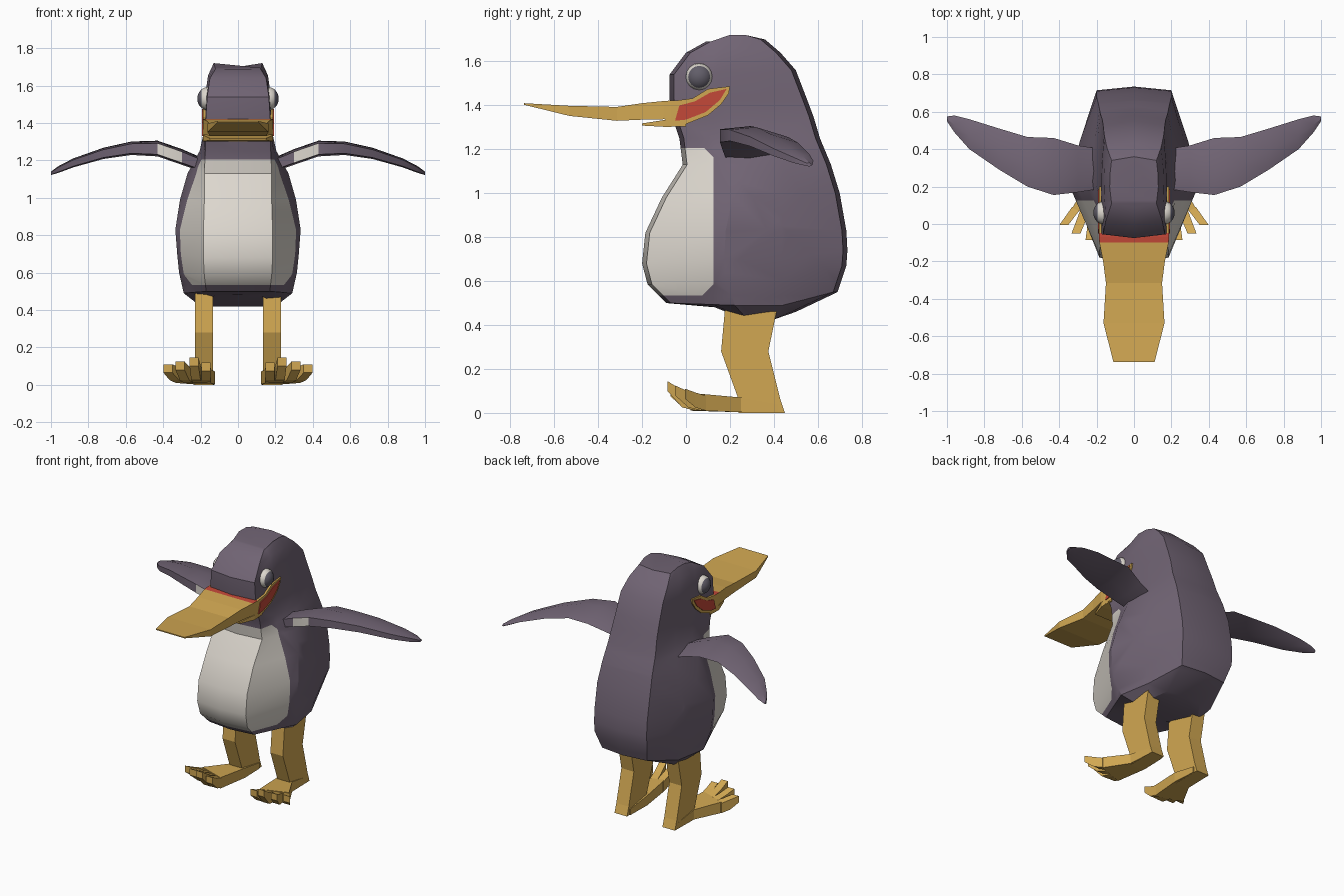
import bpy, bmesh, math
from mathutils import Vector


def material(name, rgb):
    m = bpy.data.materials.new(name)
    m.diffuse_color = (*rgb, 1)
    return m


PLUM = material("plum grey", (0.165, 0.128, 0.175))
WHITE = material("belly white", (0.72, 0.68, 0.62))
GOLD = material("beak gold", (0.64, 0.39, 0.085))
RED = material("mouth red", (0.55, 0.065, 0.04))
GREY = material("eye grey", (0.12, 0.11, 0.14))


def finish(name, bm, mats, smooth=None):
    bmesh.ops.recalc_face_normals(bm, faces=bm.faces[:])
    me = bpy.data.meshes.new(name)
    bm.to_mesh(me)
    bm.free()
    for m in mats:
        me.materials.append(m)
    ob = bpy.data.objects.new(name, me)
    bpy.context.collection.objects.link(ob)
    if smooth:
        bpy.ops.object.select_all(action='DESELECT')
        ob.select_set(True)
        bpy.context.view_layer.objects.active = ob
        bpy.ops.object.shade_smooth_by_angle(angle=math.radians(smooth))
    return ob


def loft(rings):
    """Skin a closed tube through equal-length rings of points and cap it."""
    bm = bmesh.new()
    vs = [[bm.verts.new(p) for p in r] for r in rings]
    n = len(rings[0])
    for a, b in zip(vs, vs[1:]):
        for i in range(n):
            j = (i + 1) % n
            bm.faces.new((a[i], a[j], b[j], b[i]))
    bm.faces.new(vs[0])
    bm.faces.new(vs[-1])
    bm.normal_update()
    return bm


# Body and head: front y, back y, front/side/back z, front/side/back half width
SECTIONS = [
    (0.14, 0.50, 0.48, 0.42, 0.46, 0.12, 0.20, 0.13),
    (-0.09, 0.69, 0.50, 0.49, 0.55, 0.17, 0.29, 0.17),
    (-0.175, 0.73, 0.585, 0.60, 0.67, 0.18, 0.315, 0.20),
    (-0.20, 0.735, 0.68, 0.70, 0.74, 0.185, 0.325, 0.20),
    (-0.185, 0.73, 0.82, 0.83, 0.83, 0.185, 0.335, 0.20),
    (-0.11, 0.70, 0.98, 0.99, 1.0, 0.18, 0.31, 0.20),
    (-0.015, 0.66, 1.13, 1.13, 1.13, 0.18, 0.27, 0.19),
    (-0.03, 0.61, 1.25, 1.25, 1.25, 0.175, 0.205, 0.18),
    (-0.06, 0.58, 1.34, 1.34, 1.35, 0.175, 0.185, 0.17),
    (-0.075, 0.55, 1.43, 1.43, 1.43, 0.172, 0.18, 0.165),
    (-0.075, 0.50, 1.54, 1.55, 1.56, 0.165, 0.175, 0.16),
    (0.0, 0.43, 1.64, 1.655, 1.64, 0.15, 0.16, 0.145),
    (0.09, 0.36, 1.69, 1.72, 1.70, 0.12, 0.13, 0.12),
]
rings = []
for yf, yb, zf, zs, zb, fw, w, bw in SECTIONS:
    k = 0.87 if w > 0.25 else 0.98
    d = yb - yf
    half = [(fw, yf + 0.02, zf), (w, yf + 0.4 * d, zs),
            (w * k, yf + 0.68 * d, zs), (bw, yb - 0.02, zb)]
    rings.append([(0, yf, zf)] + half + [(0, yb, zb)]
                 + [(-x, y, z) for x, y, z in reversed(half)])
bm = loft(rings)

# White belly patch: cut its outline into the body, then colour inside it
PLANES = [((0, 1, 0), 0.125), ((0, 0, -1), -0.535), ((0, 0, 1), 1.205),
          ((0, 1, 1), 1.29), ((0, 1, -1), -0.46)]
for no, dist in PLANES:
    n = Vector(no)
    bmesh.ops.bisect_plane(bm, geom=bm.verts[:] + bm.edges[:] + bm.faces[:],
                           plane_co=n * dist / n.length_squared, plane_no=n)
for f in bm.faces:
    c = f.calc_center_median()
    f.material_index = int(all(c.dot(Vector(no)) < d for no, d in PLANES))
finish("body", bm, [PLUM, WHITE], 32)

# Upper beak: y, half width, bottom z, top z
BEAK = [(0.0, 0.186, 1.335, 1.42), (-0.07, 0.187, 1.335, 1.422),
        (-0.10, 0.185, 1.337, 1.42), (-0.20, 0.165, 1.335, 1.41),
        (-0.315, 0.15, 1.33, 1.393), (-0.53, 0.163, 1.352, 1.398),
        (-0.738, 0.11, 1.403, 1.41)]


def slab(rows):
    return loft([[(-w, y, a), (w, y, a), (w, y, b), (-w, y, b)] for y, w, a, b in rows])


bm = slab(BEAK)
for f in bm.faces:   # red band where the beak meets the head
    c = f.calc_center_median()
    f.material_index = int(f.normal.z ** 2 > 0.5 and c.y > -0.1 and c.z > 1.4)
finish("upper_beak", bm, [GOLD, RED])
finish("lower_beak", slab([(0.0, 0.186, 1.305, 1.335), (-0.09, 0.187, 1.302, 1.335),
                           (-0.20, 0.15, 1.308, 1.318)]), [GOLD])

# Mouth corners as (y, z) outlines
LIP = [(-0.06, 1.42), (0.03, 1.432), (0.10, 1.475), (0.20, 1.487), (0.195, 1.455),
       (0.16, 1.405), (0.10, 1.355), (0.0, 1.315), (-0.06, 1.303)]
MOUTH = [(-0.03, 1.40), (0.04, 1.418), (0.11, 1.458), (0.185, 1.475),
         (0.155, 1.425), (0.09, 1.37), (0.0, 1.335), (-0.05, 1.33)]
# Wing: x, front y, back y, z, thickness
WING = [(0.17, 0.19, 0.40, 1.165, 0.06), (0.30, 0.17, 0.42, 1.215, 0.07),
        (0.43, 0.155, 0.46, 1.26, 0.07), (0.57, 0.20, 0.465, 1.262, 0.06),
        (0.72, 0.29, 0.51, 1.235, 0.05), (0.88, 0.40, 0.56, 1.185, 0.04),
        (0.96, 0.49, 0.58, 1.15, 0.03), (1.0, 0.55, 0.575, 1.13, 0.015)]
# Toes: base x, base y, tip x, tip y, tip top z
TOES = [(0.305, 0.09, 0.375, -0.005, 0.11), (0.262, 0.07, 0.31, -0.05, 0.125),
        (0.215, 0.05, 0.235, -0.085, 0.145), (0.172, 0.04, 0.17, -0.07, 0.12)]

for side, s in (("right", -1), ("left", 1)):
    # Mouth corner plates
    for name, outline, x in (("lip", LIP, 0.188), ("mouth", MOUTH, 0.193)):
        bm = loft([[(s * d, y, z) for y, z in outline] for d in (0.165, x)])
        finish(f"{side}_{name}", bm, [GOLD if name == "lip" else RED])

    # Eye: white ball with a grey disc facing sideways
    bm = bmesh.new()
    bmesh.ops.create_uvsphere(bm, u_segments=16, v_segments=10, radius=0.062)
    for v in bm.verts:
        x, y, z = v.co
        v.co = (s * (0.162 + z * 0.9), 0.06 + y, 1.53 + x)
    for f in bm.faces:
        f.material_index = int(abs(f.calc_center_median().x) > 0.190)
    finish(f"{side}_eye", bm, [WHITE, GREY], 40)

    # Wing with a white patch on its leading edge
    rings = []
    for x, yf, yb, z, t in WING:
        ym = (yf * 0.55 + yb * 0.45)
        rings.append([(s * x, yf, z + t * 0.45), (s * x, yf, z - t * 0.4),
                      (s * x, ym, z - t * 0.55), (s * x, yb, z - t * 0.1),
                      (s * x, ym, z + t * 0.65)])
    bm = loft(rings)
    for f in bm.faces:
        c = f.calc_center_median()
        f.material_index = int(0.3 < abs(c.x) < 0.43 and c.y < 0.175)
    finish(f"{side}_wing", bm, [PLUM, WHITE], 35)

    # Leg: z, front y, back y
    bm = loft([[(s * 0.135, a, z), (s * 0.23, a, z), (s * 0.23, b, z), (s * 0.135, b, z)]
               for z, a, b in ((0.50, 0.18, 0.42), (0.28, 0.16, 0.375),
                               (0.06, 0.24, 0.43), (0.0, 0.24, 0.45))])
    finish(f"{side}_leg", bm, [GOLD])

    # Foot: inner x, inner y, outer x, outer y, bottom z, top z
    bm = loft([[(s * xi, yi, a), (s * xo, yo, a), (s * xo, yo, b), (s * xi, yi, b)]
               for xi, yi, xo, yo, a, b in ((0.13, 0.42, 0.23, 0.42, 0.0, 0.04),
                                            (0.122, 0.25, 0.237, 0.25, 0.003, 0.07),
                                            (0.148, 0.02, 0.33, 0.085, 0.01, 0.085))])
    finish(f"{side}_foot", bm, [GOLD])

    for i, (bx, by, tx, ty, tz) in enumerate(TOES):
        rows = ((bx, by, 0.027, 0.01, 0.078),
                ((bx + tx) / 2, (by + ty) / 2, 0.025, 0.025, 0.06 + tz * 0.3),
                (tx, ty, 0.024, tz - 0.045, tz))
        bm = loft([[(s * (x - h), y, a), (s * (x + h), y, a),
                    (s * (x + h), y, b), (s * (x - h), y, b)] for x, y, h, a, b in rows])
        finish(f"{side}_toe_{i + 1}", bm, [GOLD])
